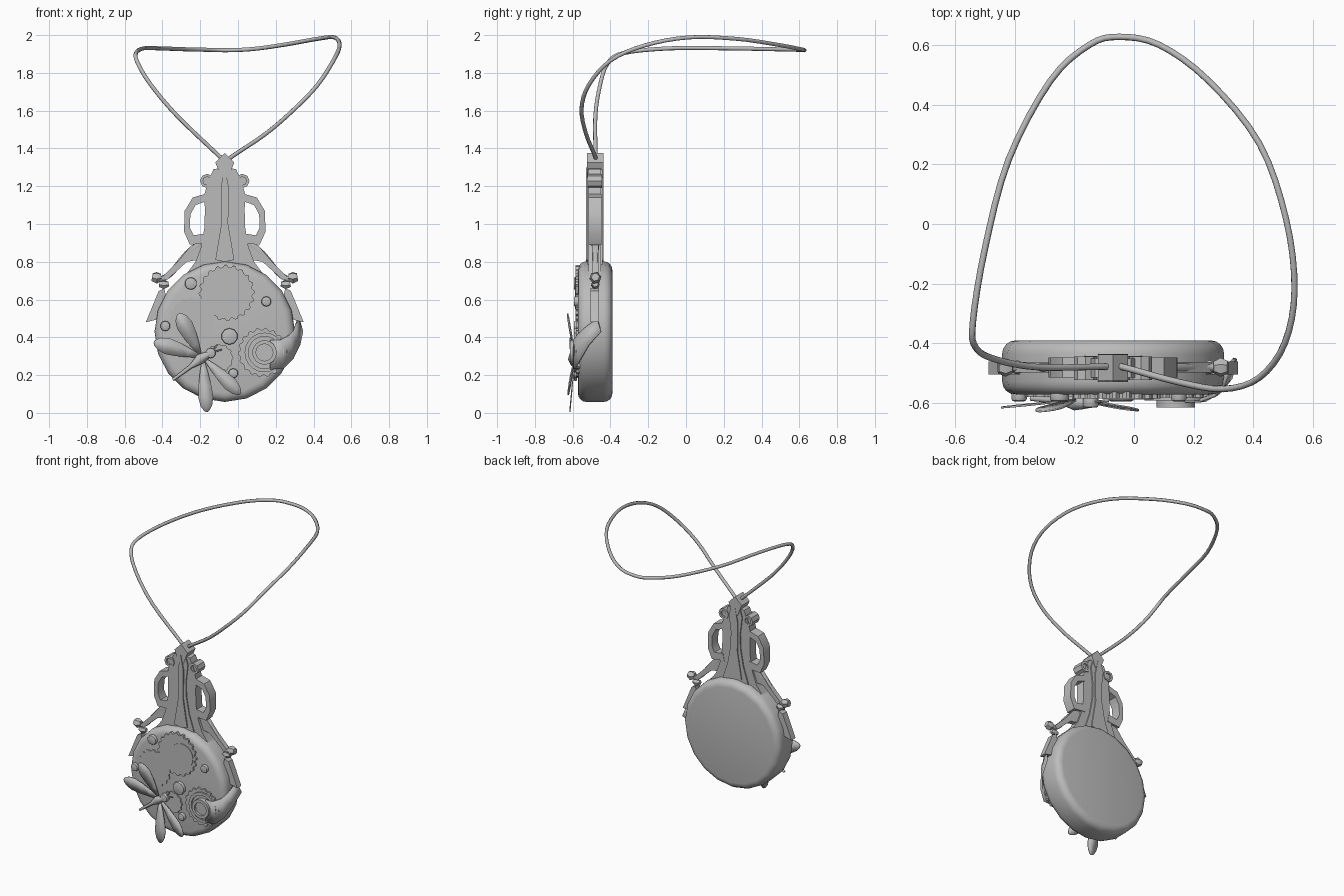
import bpy, bmesh, math
from mathutils import Vector, Matrix

cube = bpy.data.objects.get("Cube")
if cube:
    bpy.data.objects.remove(cube)

GREY = (0.5, 0.5, 0.5, 1)
metal = bpy.data.materials.new("grey metal")
metal.use_nodes = True
metal.diffuse_color = GREY
metal.node_tree.nodes["Principled BSDF"].inputs["Base Color"].default_value = GREY

CX, MID = -0.07, -0.48      # pendant axis and middle depth
FACE = -0.572               # front of the case


def finish(name, bm, angle=35):
    bmesh.ops.recalc_face_normals(bm, faces=bm.faces)
    mesh = bpy.data.meshes.new(name)
    bm.to_mesh(mesh)
    bm.free()
    mesh.materials.append(metal)
    ob = bpy.data.objects.new(name, mesh)
    bpy.context.collection.objects.link(ob)
    bpy.ops.object.select_all(action='DESELECT')
    ob.select_set(True)
    bpy.context.view_layer.objects.active = ob
    bpy.ops.object.shade_smooth_by_angle(angle=math.radians(angle))
    return ob


def plate(name, outline, front, back):
    """Flat outline in x, z pushed from front to back."""
    bm = bmesh.new()
    face = bm.faces.new([bm.verts.new((x, front, z)) for x, z in outline])
    new = bmesh.ops.extrude_face_region(bm, geom=[face])["geom"]
    verts = [v for v in new if isinstance(v, bmesh.types.BMVert)]
    bmesh.ops.translate(bm, verts=verts, vec=(0, back - front, 0))
    return finish(name, bm)


def mirrored(half):
    """Close a half outline, given from the pendant axis, on both sides."""
    return [(CX + x, z) for x, z in half] + [(CX - x, z) for x, z in reversed(half) if x]


def disc(name, x, z, radius, front, back, sides=16, bevel=0, steps=2):
    bm = bmesh.new()
    place = Matrix.Translation((x, (front + back) / 2, z)) @ Matrix.Rotation(math.pi / 2, 4, 'X')
    bmesh.ops.create_cone(bm, cap_ends=True, segments=sides, radius1=radius,
                          radius2=radius, depth=back - front, matrix=place)
    if bevel:
        rims = [e for e in bm.edges if abs(e.verts[0].co.y - e.verts[1].co.y) < 1e-5]
        bmesh.ops.bevel(bm, geom=rims, offset=bevel, segments=steps,
                        profile=0.5, affect='EDGES')
    return finish(name, bm)


def ring(name, x, z, outer, inner, front, back, sides=16):
    bm = bmesh.new()
    loops = []
    for r, y in ((outer, front), (outer, back), (inner, back), (inner, front)):
        loops.append([bm.verts.new((x + r * math.cos(a), y, z + r * math.sin(a)))
                      for a in (math.tau * i / sides for i in range(sides))])
    for k in range(4):
        a, b = loops[k], loops[(k + 1) % 4]
        for i in range(sides):
            j = (i + 1) % sides
            bm.faces.new((a[i], a[j], b[j], b[i]))
    return finish(name, bm)


def gear(name, x, z, radius, teeth, front):
    points = []
    for i in range(teeth * 4):
        r = radius if i % 4 < 2 else radius * 0.92
        a = math.tau * i / (teeth * 4)
        points.append((x + r * math.cos(a), z + r * math.sin(a)))
    return plate(name, points, front, FACE + 0.01)


def tube(name, points, radii, sides=8, smooth=1):
    """Round bar through points, thickness varying along it."""
    pts = [Vector(p) for p in points]
    dense = []
    for i in range(len(pts) - 1):      # smooth the path
        p0, p1, p2 = pts[max(i - 1, 0)], pts[i], pts[i + 1]
        p3 = pts[min(i + 2, len(pts) - 1)]
        for s in range(smooth):
            t = s / smooth
            dense.append((p1 * 2 + (p2 - p0) * t + (p0 * 2 - p1 * 5 + p2 * 4 - p3) * t ** 2
                          + (p1 * 3 - p0 - p2 * 3 + p3) * t ** 3) / 2)
    dense.append(pts[-1])
    bm = bmesh.new()
    loops, last = [], len(dense) - 1
    normal = Vector((0.1, 1, 0.2))
    for i, p in enumerate(dense):
        along = (dense[min(i + 1, last)] - dense[max(i - 1, 0)]).normalized()
        normal = (normal - along * normal.dot(along)).normalized()
        side = along.cross(normal)
        f = i / last * (len(radii) - 1)
        k = min(int(f), len(radii) - 2)
        r = radii[k] + (radii[k + 1] - radii[k]) * (f - k)
        loops.append([bm.verts.new(p + (normal * math.cos(a) + side * math.sin(a)) * r)
                      for a in (math.tau * j / sides for j in range(sides))])
    for a, b in zip(loops, loops[1:]):
        for j in range(sides):
            n = (j + 1) % sides
            bm.faces.new((a[j], a[n], b[n], b[j]))
    bm.faces.new(loops[0])
    bm.faces.new(loops[-1])
    return finish(name, bm, 50)


def ribbon(name, rows, thickness):
    """Thin sheet between pairs of edge points."""
    bm = bmesh.new()
    pairs = [[bm.verts.new(p) for p in row] for row in rows]
    for (a, b), (c, d) in zip(pairs, pairs[1:]):
        bm.faces.new((a, b, d, c))
    ob = finish(name, bm, 50)
    solid = ob.modifiers.new("thickness", 'SOLIDIFY')
    solid.thickness, solid.offset = thickness, 0
    return ob


# Case
disc("case", CX, 0.43, 0.372, FACE, -0.39, 20, 0.045, 4)

# Neck: outer plate, raised centre panel, pointed head
plate("neck_plate", mirrored([(0, 0.72), (0.2, 0.74), (0.155, 0.8), (0.125, 0.88), (0.108, 0.98),
      (0.105, 1.08), (0.11, 1.15), (0.09, 1.22), (0.06, 1.29), (0, 1.3)]), -0.515, -0.45)
plate("neck_panel", mirrored([(0, 0.76), (0.1, 0.78), (0.06, 0.9), (0.038, 1.02),
      (0.035, 1.12), (0.05, 1.24), (0.03, 1.3), (0, 1.31)]), -0.522, -0.442)
plate("neck_spine", mirrored([(0, 0.8), (0.05, 0.81), (0.018, 1.0), (0.02, 1.2), (0, 1.3)]),
      -0.53, -0.436)
plate("neck_head", mirrored([(0, 1.24), (0.02, 1.25), (0.05, 1.325), (0, 1.375)]), -0.525, -0.438)

# Paired side ornaments
for s, side in ((-1, "right"), (1, "left")):
    def at(points):
        return [(CX + s * x, z) for x, z in points]

    ring(side + "_scroll", CX + s * 0.093, 1.228, 0.038, 0.022, -0.522, -0.444, 8)
    disc(side + "_scroll_core", CX + s * 0.093, 1.228, 0.024, -0.51, -0.456, 8)
    plate(side + "_handle", at([(0.1, 1.16), (0.17, 1.14), (0.212, 1.07), (0.216, 0.96), (0.185, 0.89),
          (0.09, 0.9), (0.1, 0.95), (0.165, 0.94), (0.185, 0.98), (0.182, 1.05), (0.155, 1.1),
          (0.1, 1.12)]), -0.515, -0.447)
    plate(side + "_leaf", at([(0.09, 0.92), (0.18, 0.885), (0.24, 0.81), (0.33, 0.72), (0.31, 0.7),
          (0.2, 0.8), (0.14, 0.81)]), -0.497, -0.463)
    tube(side + "_whisker", [(CX + s * x, MID, z) for x, z in
         ((0.12, 0.9), (0.2, 0.84), (0.28, 0.745), (0.33, 0.71), (0.36, 0.715))],
         (0.02, 0.016, 0.016), 8, 3)
    for knob, x, z, r in (("outer", 0.36, 0.715, 0.027), ("inner", 0.322, 0.678, 0.02)):
        tube(f"{side}_{knob}_knob", [(CX + s * (x - 0.025), MID, z + 0.004),
             (CX + s * x, MID, z), (CX + s * (x + 0.025), MID, z + 0.004)],
             (r * 0.7, r * 1.2, r * 0.8), 6)
    plate(side + "_fin", at([(0.32, 0.66), (0.35, 0.645), (0.418, 0.48), (0.355, 0.495), (0.3, 0.56)]),
          -0.505, -0.46)

# Clockwork on the face
gear("upper_gear", -0.06, 0.635, 0.148, 20, FACE - 0.012)
disc("upper_gear_hub", -0.02, 0.635, 0.085, FACE - 0.016, FACE, 24)
gear("side_gear", -0.24, 0.49, 0.125, 16, FACE - 0.007)
gear("lower_gear", -0.1, 0.29, 0.075, 12, FACE - 0.009)
gear("dial_gear", 0.13, 0.32, 0.13, 18, FACE - 0.01)
ring("dial_outer_ring", 0.14, 0.32, 0.105, 0.085, FACE - 0.02, FACE, 20)
ring("dial_barrel", 0.14, 0.32, 0.065, 0.045, -0.615, FACE, 16)
disc("dial_core", 0.14, 0.32, 0.046, -0.6, FACE, 16)
for i, (x, z, r) in enumerate(((-0.25, 0.685, 0.033), (0.15, 0.59, 0.027), (-0.385, 0.46, 0.027),
                               (-0.045, 0.405, 0.044), (-0.025, 0.21, 0.026))):
    disc(f"rivet_{i + 1}", x, z, r, FACE - 0.022, FACE + 0.02, 10, 0.008)

# Curved strap from the dial over the edge of the case
ribbon("strap", [((0.17, -0.592, 0.385), (0.17, -0.592, 0.23)), ((0.22, -0.592, 0.385), (0.24, -0.59, 0.235)),
       ((0.27, -0.575, 0.41), (0.29, -0.56, 0.285)), ((0.3, -0.54, 0.445), (0.325, -0.515, 0.36)),
       ((0.32, -0.47, 0.5), (0.34, -0.45, 0.43))], 0.012)

# Dragonfly
tube("dragonfly_body", [(-0.345, -0.585, 0.175), (-0.25, -0.592, 0.245), (-0.2, -0.597, 0.285),
     (-0.165, -0.6, 0.305), (-0.15, -0.6, 0.315)], (0.008, 0.011, 0.028, 0.02, 0.016))
disc("dragonfly_head", -0.145, 0.317, 0.028, -0.615, FACE, 10, 0.008)
for i, end in enumerate(((-0.11, 0.36), (-0.085, 0.335))):
    tube(f"dragonfly_feeler_{i + 1}", [(-0.145, -0.595, 0.317), (end[0], -0.595, end[1])], (0.006, 0.004), 5)
for i, (root, tip, width) in enumerate((
        ((-0.2, -0.59, 0.31), (-0.315, -0.628, 0.525), 0.088),
        ((-0.2, -0.59, 0.3), (-0.445, -0.615, 0.375), 0.088),
        ((-0.185, -0.59, 0.28), (-0.165, -0.615, 0.005), 0.08),
        ((-0.175, -0.59, 0.285), (0.012, -0.625, 0.1), 0.075))):
    root, tip = Vector(root), Vector(tip)
    across = (tip - root).cross(Vector((0, 1, 0))).normalized()
    rows = []
    for t, w in ((0, 0.08), (0.25, 0.28), (0.5, 0.43), (0.72, 0.5), (0.88, 0.38), (0.97, 0.2), (1, 0.05)):
        p = root.lerp(tip, t)
        rows.append((p + across * width * w, p - across * width * w))
    ribbon(f"dragonfly_wing_{i + 1}", rows, 0.006)

# Neck cord
tube("cord", [(-0.06, -0.478, 1.32), (-0.1, -0.478, 1.36), (-0.32, -0.48, 1.57), (-0.46, -0.455, 1.735),
     (-0.53, -0.415, 1.85), (-0.54, -0.33, 1.905), (-0.5, -0.085, 1.93), (-0.42, 0.216, 1.93),
     (-0.28, 0.48, 1.925), (-0.15, 0.6, 1.922), (-0.05, 0.627, 1.92), (0.085, 0.6, 1.927),
     (0.25, 0.48, 1.95), (0.42, 0.27, 1.98), (0.51, 0.015, 1.988), (0.538, -0.22, 1.945),
     (0.505, -0.4, 1.865), (0.42, -0.515, 1.735), (0.3, -0.553, 1.61), (0.15, -0.53, 1.48),
     (-0.035, -0.48, 1.355), (-0.07, -0.475, 1.32)], (0.011, 0.011), 8, 4)
